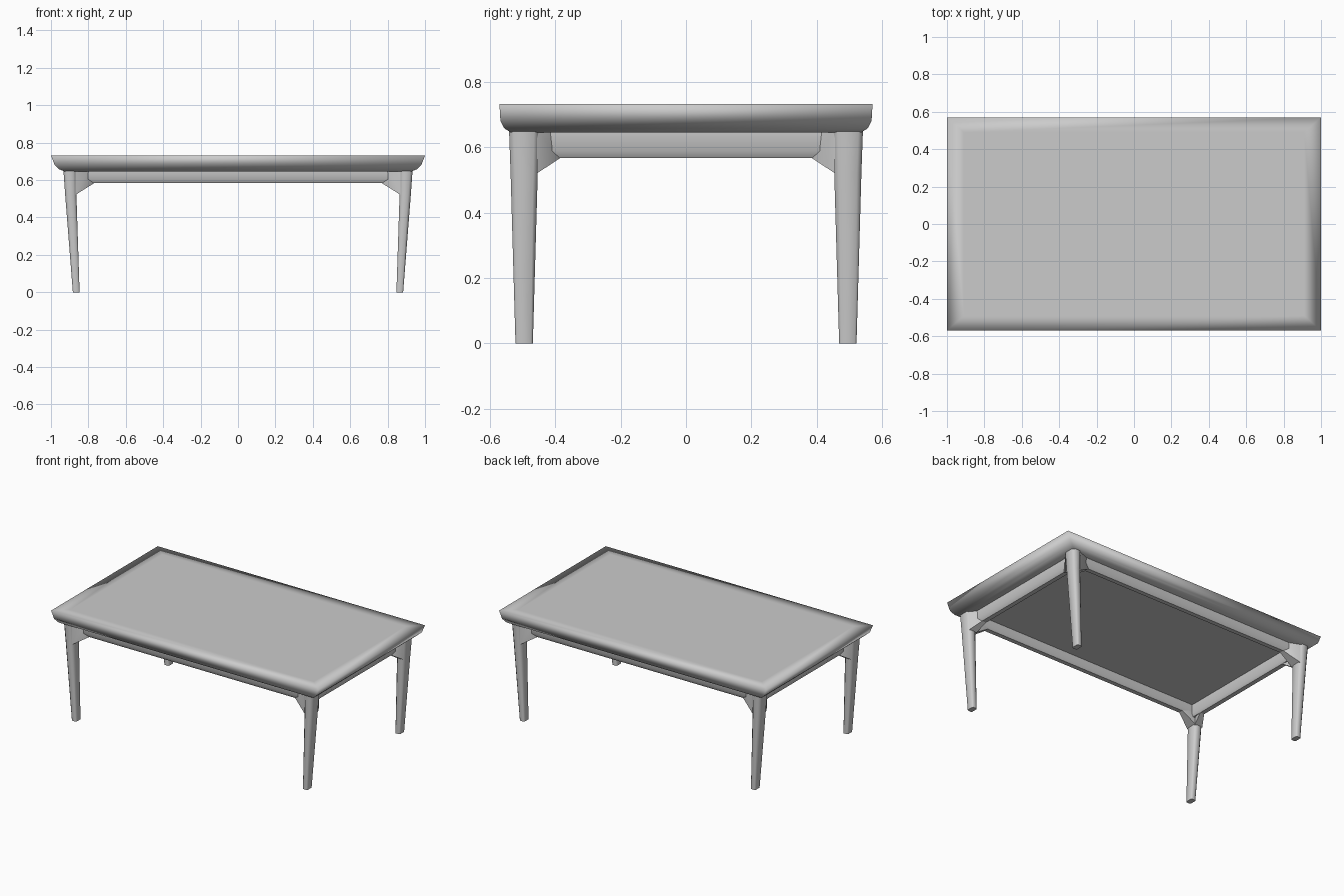
import bpy, bmesh
from mathutils import Vector

if "Cube" in bpy.data.objects:
    bpy.data.objects.remove(bpy.data.objects["Cube"], do_unlink=True)

grey = bpy.data.materials.new("plain_grey")
grey.use_nodes = True
grey.diffuse_color = (0.6, 0.6, 0.6, 1)
grey.node_tree.nodes["Principled BSDF"].inputs["Base Color"].default_value = (0.6, 0.6, 0.6, 1)


def finish(name, bm, mirror=(False, False), angle=None):
    """Turn a bmesh into a smooth shaded, optionally mirrored object."""
    bmesh.ops.recalc_face_normals(bm, faces=bm.faces)
    mesh = bpy.data.meshes.new(name)
    bm.to_mesh(mesh)
    bm.free()
    mesh.materials.append(grey)
    obj = bpy.data.objects.new(name, mesh)
    bpy.context.collection.objects.link(obj)
    bpy.ops.object.select_all(action="DESELECT")
    obj.select_set(True)
    bpy.context.view_layer.objects.active = obj
    if angle is None:
        bpy.ops.object.shade_smooth()
    else:
        bpy.ops.object.shade_smooth_by_angle(angle=angle)
    if any(mirror):
        mod = obj.modifiers.new("Mirror", "MIRROR")
        mod.use_axis = (mirror[0], mirror[1], False)
        mod.use_mirror_merge = False
    return obj


def loft(rings):
    """Skin a stack of equal-length rings and cap both ends."""
    bm = bmesh.new()
    rows = [[bm.verts.new(p) for p in ring] for ring in rings]
    n = len(rows[0])
    for a, b in zip(rows, rows[1:]):
        for i in range(n):
            j = (i + 1) % n
            bm.faces.new((a[i], a[j], b[j], b[i]))
    bm.faces.new(rows[0])
    bm.faces.new(rows[-1])
    return bm


def rect(x0, x1, y0, y1, z, cut=0):
    """Rectangular ring, with clipped corners when cut is given."""
    if not cut:
        return [(x0, y0, z), (x1, y0, z), (x1, y1, z), (x0, y1, z)]
    return [(x0 + cut, y0, z), (x1 - cut, y0, z), (x1, y0 + cut, z), (x1, y1 - cut, z),
            (x1 - cut, y1, z), (x0 + cut, y1, z), (x0, y1 - cut, z), (x0, y0 + cut, z)]


def hull(points):
    bm = bmesh.new()
    for p in points:
        bm.verts.new(Vector(p))
    bmesh.ops.convex_hull(bm, input=bm.verts)
    return bm


# Tabletop: flared rim, flat top with a soft border
levels = [(0.84, 0.45, 0.645), (0.925, 0.535, 0.645), (0.955, 0.555, 0.657),
          (0.98, 0.567, 0.68), (1.0, 0.57, 0.731), (0.91, 0.49, 0.731)]
finish("tabletop", loft([rect(-x, x, -y, y, z) for x, y, z in levels]))

# Tapered legs
leg = [rect(0.847, 0.883, 0.468, 0.521, 0, 0.006),
       rect(0.864, 0.924, 0.453, 0.536, 0.52, 0.014),
       rect(0.866, 0.934, 0.45, 0.541, 0.66, 0.014)]
finish("leg", loft(leg), (True, True), 0.9)

# Rails: rounded lower section swept between the legs
section = [(0.45, 0.65), (0.45, 0.6), (0.46, 0.583), (0.49, 0.583), (0.505, 0.605), (0.505, 0.65)]
finish("long_rail", loft([[(x, y, z) for y, z in section] for x in (-0.88, 0.88)]),
       (False, True), 0.9)
finish("end_rail", loft([[(y + 0.388, x, z - 0.017 * (z < 0.64)) for y, z in section]
                         for x in (-0.48, 0.48)]), (True, False), 0.9)

# Corner braces: the leg flares into each rail
long_brace = [(0.87, y, z) for y in (0.453, 0.532) for z in (0.52, 0.65)]
long_brace += [(0.77, y, 0.583) for y in (0.46, 0.49)]
long_brace += [(0.77, 0.45, 0.65), (0.8, 0.505, 0.65)]
finish("long_brace", hull(long_brace), (True, True), 0.9)

end_brace = [(x, 0.455, z) for x in (0.864, 0.922) for z in (0.52, 0.65)]
end_brace += [(x, 0.385, 0.566) for x in (0.848, 0.878)]
end_brace += [(0.838, 0.385, 0.65), (0.893, 0.415, 0.65)]
finish("end_brace", hull(end_brace), (True, True), 0.9)
